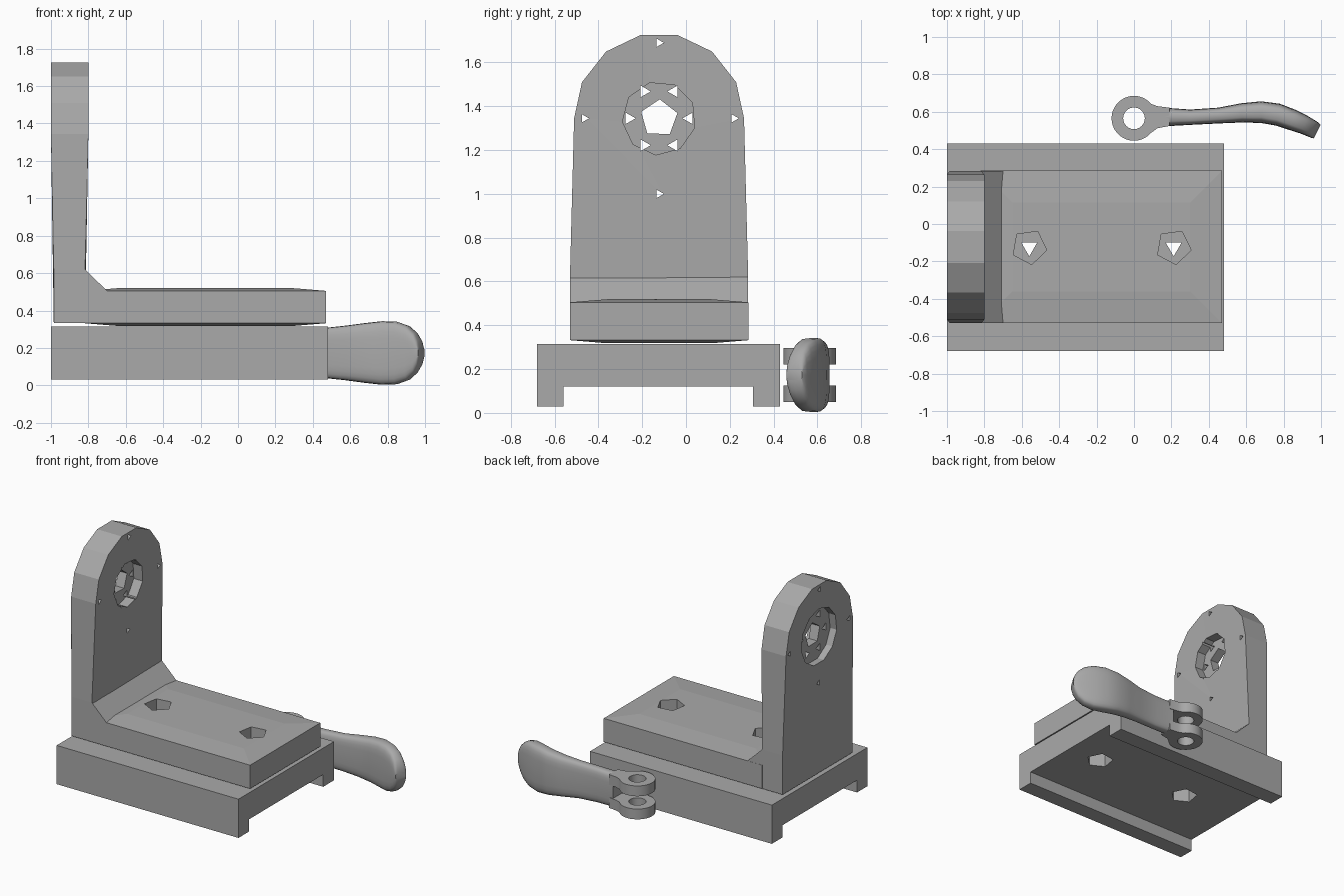
import bpy, bmesh
from math import sin, cos, pi, radians
from mathutils import Vector

if "Cube" in bpy.data.objects:
    bpy.data.objects.remove(bpy.data.objects["Cube"], do_unlink=True)

grey = bpy.data.materials.new("grey")
grey.use_nodes = True
grey.diffuse_color = (0.4, 0.4, 0.4, 1)
grey.node_tree.nodes["Principled BSDF"].inputs["Base Color"].default_value = (0.4, 0.4, 0.4, 1)


def finish(bm, name):
    bmesh.ops.recalc_face_normals(bm, faces=bm.faces)
    mesh = bpy.data.meshes.new(name)
    bm.to_mesh(mesh)
    bm.free()
    mesh.materials.append(grey)
    ob = bpy.data.objects.new(name, mesh)
    bpy.context.collection.objects.link(ob)
    return ob


def prism(name, profile, axis, lo, hi):
    """Extrude a 2D outline along an axis; the outline uses the other two axes."""
    bm = bmesh.new()

    def place(p, t):
        c = list(p)
        c.insert("xyz".index(axis), t)
        return bm.verts.new(c)
    a = [place(p, lo) for p in profile]
    b = [place(p, hi) for p in profile]
    bm.faces.new(a)
    bm.faces.new(b)
    for i in range(len(a)):
        j = (i + 1) % len(a)
        bm.faces.new((a[i], a[j], b[j], b[i]))
    return finish(bm, name)


def polygon(cu, cv, r, sides, turn=0.0):
    return [(cu + r * cos(radians(turn) + 2 * pi * i / sides),
             cv + r * sin(radians(turn) + 2 * pi * i / sides)) for i in range(sides)]


def select_only(ob):
    bpy.ops.object.select_all(action="DESELECT")
    ob.select_set(True)
    bpy.context.view_layer.objects.active = ob


def cut(ob, profile, axis, lo, hi):
    cutter = prism("cutter", profile, axis, lo, hi)
    cutter.hide_render = True
    mod = ob.modifiers.new("hole", "BOOLEAN")
    mod.operation, mod.solver, mod.object = "DIFFERENCE", "EXACT", cutter
    select_only(ob)
    bpy.ops.object.modifier_apply(modifier=mod.name)
    bpy.data.objects.remove(cutter, do_unlink=True)


MID = -0.123   # centre line of the bracket in y
SCREWS = (-0.56, 0.212)

# Channelled base
base = prism("base", [(-0.68, 0.03), (-0.56, 0.03), (-0.56, 0.12), (0.305, 0.12),
                      (0.305, 0.03), (0.43, 0.03), (0.43, 0.315), (-0.68, 0.315)],
             "x", -1, 0.48)

# Foot plate with a slight crown above and below
foot = prism("foot_plate", [(-0.82, -0.53), (0.47, -0.53), (0.47, 0.285), (-0.82, 0.285)],
             "z", 0.332, 0.505)
bm = bmesh.new()
bm.from_mesh(foot.data)
bm.faces.ensure_lookup_table()
flat = [f for f in bm.faces if abs(f.normal.z) > 0.9]
bmesh.ops.inset_individual(bm, faces=flat, thickness=0.24, depth=0.014)
bm.to_mesh(foot.data)
bm.free()

# Screw holes: pentagonal counterbores joined by a triangular hole
for x in SCREWS:
    for ob in (base, foot):
        cut(ob, polygon(x, MID, 0.05, 3, 30), "z", 0, 0.7)
    cut(foot, polygon(x, MID, 0.095, 5, -10), "z", 0.42, 0.7)
    cut(base, polygon(x, MID, 0.095, 5, -10), "z", 0, 0.22)

# Upright plate with a faceted arch, narrowing slightly in depth near the foot
half = [(0.407, 0.332), (0.407, 0.62), (0.388, 1.345), (0.352, 1.51), (0.242, 1.65), (0.085, 1.725)]
outline = [(MID + y, z) for y, z in half] + [(MID - y, z) for y, z in reversed(half)]
upright = prism("upright_plate", outline, "x", -1, -0.8)
for v in upright.data.vertices:
    if v.co.z < 0.7:
        v.co.x += 0.015 if v.co.x < -0.9 else -0.018

# Bearing recesses, centre opening and mounting holes
HUB = 1.345
cut(upright, polygon(MID, HUB, 0.205, 11, 90), "x", -1.1, -0.945)
cut(upright, polygon(MID, HUB, 0.168, 9, 105), "x", -0.875, -0.7)
cut(upright, polygon(MID, HUB, 0.087, 5, 88), "x", -1.1, -0.7)
for i in range(6):
    a = i * pi / 3
    cut(upright, polygon(MID + 0.138 * cos(a), HUB + 0.142 * sin(a), 0.031, 3,
                         0 if cos(a) < 0 else 180), "x", -1.1, -0.7)
for i in range(4):
    a = i * pi / 2
    cut(upright, polygon(MID + 0.342 * cos(a), HUB + 0.345 * sin(a), 0.022, 3), "x", -1.1, -0.7)

# Sloped brace in the inner corner
prism("corner_brace", [(-0.82, 0.505), (-0.7, 0.505), (-0.818, 0.62)], "y", MID - 0.407, MID + 0.407)

# Lever fork: two eyes with a pin hole
CZ, PY = 0.173, 0.565
arc = [(0.12 * cos(radians(d)), PY + 0.12 * sin(radians(d))) for d in range(40, 321, 10)]
eye = [(0.19, 0.622)] + [(0.125, 0.63)] + arc + [(0.125, 0.512), (0.19, 0.524)]
for name, z in (("lower_lever_eye", 0.05), ("upper_lever_eye", 0.22)):
    ob = prism(name, eye, "z", z, z + 0.076)
    cut(ob, polygon(0, PY, 0.058, 24), "z", -0.1, 0.5)
    select_only(ob)
    bpy.ops.object.shade_smooth_by_angle(angle=radians(30))

# Lever handle: rounded sections through (outer x, outer y, inner x, inner y, half height)
stations = [(0.16, 0.622, 0.16, 0.522, 0.123), (0.3, 0.612, 0.3, 0.53, 0.127),
            (0.45, 0.622, 0.46, 0.538, 0.133), (0.57, 0.645, 0.58, 0.543, 0.146),
            (0.68, 0.656, 0.68, 0.54, 0.16), (0.78, 0.643, 0.76, 0.526, 0.17),
            (0.87, 0.608, 0.83, 0.503, 0.167), (0.93, 0.577, 0.89, 0.484, 0.145),
            (0.97, 0.553, 0.93, 0.468, 0.108), (0.99, 0.539, 0.95, 0.46, 0.07),
            (0.998, 0.53, 0.962, 0.458, 0.025)]
RING = 24
bm = bmesh.new()
rings = []
for ox, oy, ix, iy, h in stations:
    outer, inner = Vector((ox, oy, CZ)), Vector((ix, iy, CZ))
    centre, arm = (outer + inner) / 2, (outer - inner) / 2
    ring = []
    for k in range(RING):
        c, s = cos(2 * pi * k / RING), sin(2 * pi * k / RING)
        u = abs(c) ** 0.55 * (1 if c > 0 else -1)
        w = abs(s) ** 0.55 * (1 if s > 0 else -1)
        ring.append(bm.verts.new(centre + arm * u + Vector((0, 0, h * w))))
    rings.append(ring)
for a, b in zip(rings, rings[1:]):
    for k in range(RING):
        n = (k + 1) % RING
        bm.faces.new((a[k], a[n], b[n], b[k]))
bm.faces.new(rings[0])
bm.faces.new(rings[-1])
handle = finish(bm, "lever_handle")
select_only(handle)
bpy.ops.object.shade_smooth_by_angle(angle=radians(40))
